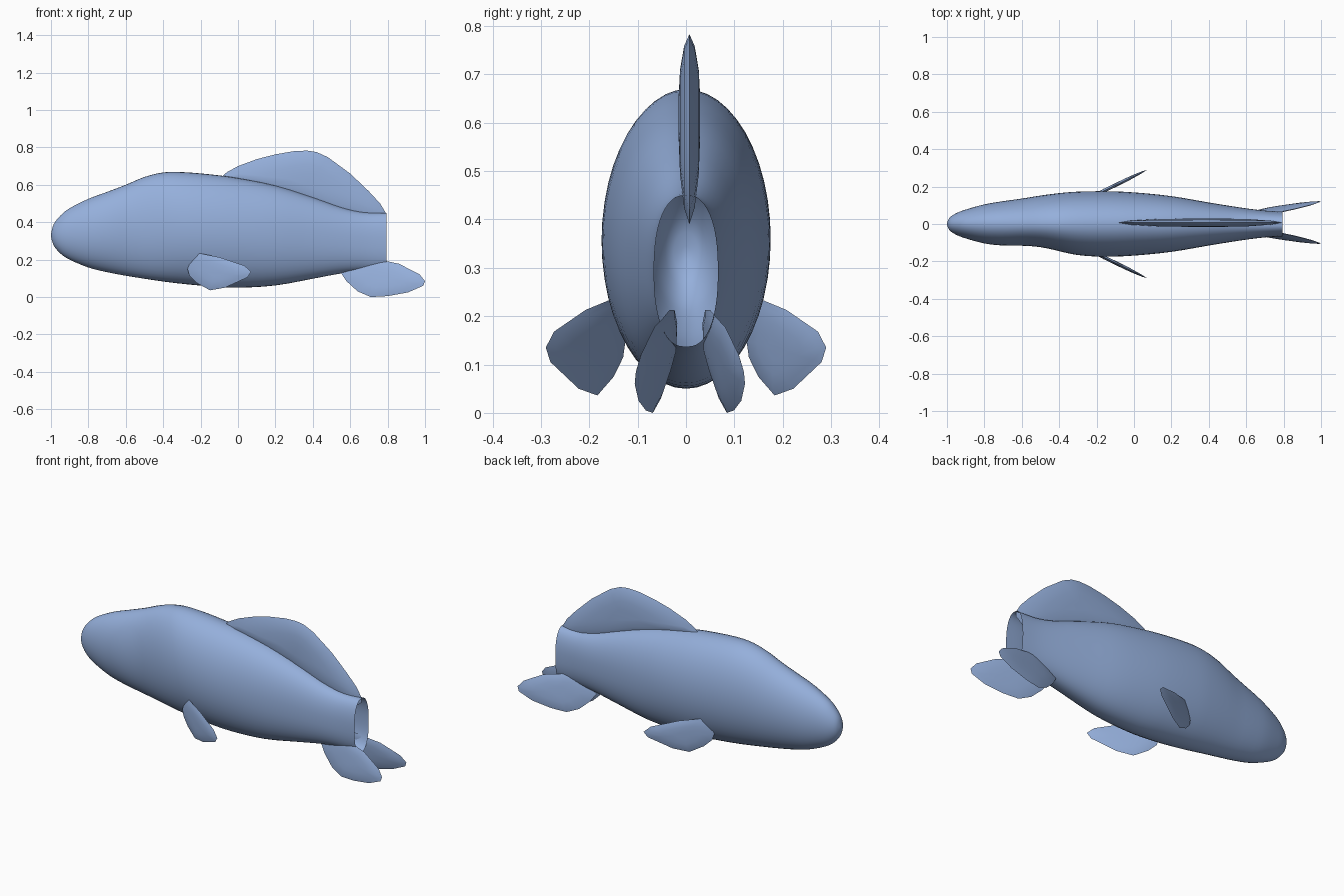
import bpy, bmesh, math
from mathutils import Vector

if "Cube" in bpy.data.objects:
    bpy.data.objects.remove(bpy.data.objects["Cube"])

blue = bpy.data.materials.new("soft blue")
blue.diffuse_color = (0.30, 0.43, 0.71, 1)
blue.use_nodes = True
blue.node_tree.nodes["Principled BSDF"].inputs["Base Color"].default_value = blue.diffuse_color


def make_object(name, bm, angle):
    bmesh.ops.recalc_face_normals(bm, faces=bm.faces)
    mesh = bpy.data.meshes.new(name)
    bm.to_mesh(mesh)
    bm.free()
    mesh.materials.append(blue)
    ob = bpy.data.objects.new(name, mesh)
    bpy.context.collection.objects.link(ob)
    bpy.ops.object.select_all(action='DESELECT')
    ob.select_set(True)
    bpy.context.view_layer.objects.active = ob
    bpy.ops.object.shade_smooth_by_angle(angle=math.radians(angle))
    return ob


def spline(points, steps):
    """Catmull-Rom curve through rows of numbers."""
    pts = [Vector(p) for p in points]
    out = []
    for i in range(len(pts) - 1):
        a, b, c, d = pts[max(i - 1, 0)], pts[i], pts[i + 1], pts[min(i + 2, len(pts) - 1)]
        for k in range(steps):
            t = k / steps
            out.append(0.5 * (2 * b + (c - a) * t + (2 * a - 5 * b + 4 * c - d) * t * t
                              + (3 * b - a - 3 * c + d) * t ** 3))
    return out + [pts[-1]]


# Body: oval sections along x, open at the tail (x, top, bottom, half width)
stations = [
    (-0.998, 0.345, 0.315, 0.010), (-0.985, 0.390, 0.275, 0.035),
    (-0.95, 0.435, 0.233, 0.058), (-0.90, 0.475, 0.200, 0.077),
    (-0.80, 0.525, 0.158, 0.105), (-0.70, 0.562, 0.133, 0.122),
    (-0.60, 0.600, 0.114, 0.136), (-0.50, 0.642, 0.098, 0.152),
    (-0.40, 0.666, 0.083, 0.165), (-0.30, 0.668, 0.071, 0.173),
    (-0.15, 0.656, 0.057, 0.175), (0.0, 0.636, 0.050, 0.169),
    (0.20, 0.596, 0.062, 0.149), (0.40, 0.533, 0.098, 0.115),
    (0.55, 0.480, 0.126, 0.091), (0.65, 0.456, 0.136, 0.077),
    (0.72, 0.450, 0.137, 0.070), (0.795, 0.450, 0.136, 0.066)]
N = 48
bm = bmesh.new()
rings = []
for x, top, bot, w in spline(stations, 3):
    mid, h = (top + bot) / 2, (top - bot) / 2
    e = 0.85 if x > 0.7 else 1.0 - 0.15 * max(0, x) / 0.7   # squarer at the tail
    dent = 0.028 * math.exp(-((x + 0.5) / 0.17) ** 2)       # hollow behind the head
    ring = []
    for i in range(N):
        a = 2 * math.pi * i / N
        c, s = math.cos(a), math.sin(a)
        y = w * math.copysign(abs(c) ** e, c)
        if y < 0:
            y *= 1 - dent / w
        ring.append(bm.verts.new((x, y, mid + h * math.copysign(abs(s) ** e, s))))
    rings.append(ring)
for r, q in zip(rings, rings[1:]):
    for i in range(N):
        j = (i + 1) % N
        bm.faces.new((r[i], r[j], q[j], q[i]))
tip = bm.verts.new((-1.0, 0, 0.33))
for i in range(N):
    bm.faces.new((tip, rings[0][(i + 1) % N], rings[0][i]))
make_object("body", bm, 60)


def fin(name, outline, thick, plane, side=1, centre=0.0):
    """Lens-shaped blade from an x-z outline; plane(x, z) gives y."""
    n = len(outline)
    cx, cz = sum(p[0] for p in outline) / n, sum(p[1] for p in outline) / n
    bm = bmesh.new()

    def vert(x, z, off):
        return bm.verts.new((x, centre + side * plane(x, z) + off, z))

    edge = [vert(x, z, 0) for x, z in outline]
    for sgn in (1, -1):
        prev = edge
        for scale, part in ((0.85, 0.5), (0.55, 0.88), (0.25, 1.0)):
            ring = [vert(cx + (x - cx) * scale, cz + (z - cz) * scale, sgn * thick * part)
                    for x, z in outline]
            for i in range(n):
                j = (i + 1) % n
                bm.faces.new((prev[i], prev[j], ring[j], ring[i]))
            prev = ring
        bm.faces.new(prev)
    make_object(name, bm, 35)


# Dorsal fin
dorsal = [(-0.09, 0.64), (-0.06, 0.667), (0.0, 0.70), (0.1, 0.737), (0.2, 0.763),
          (0.3, 0.78), (0.37, 0.783), (0.42, 0.775), (0.48, 0.748), (0.6, 0.66),
          (0.7, 0.565), (0.76, 0.50), (0.79, 0.45), (0.79, 0.42), (0.75, 0.39),
          (0.6, 0.42), (0.3, 0.53), (0.0, 0.61)]
fin("dorsal_fin", dorsal, 0.022, lambda x, z: 0.007)

# Side fins
side_fin = [(-0.27, 0.15), (-0.25, 0.20), (-0.21, 0.235), (-0.1, 0.213), (0.035, 0.168),
            (0.07, 0.135), (0.05, 0.105), (-0.07, 0.05), (-0.15, 0.036), (-0.22, 0.075),
            (-0.26, 0.115)]
# Tail fins, rooted inside the open tail
tail_fin = [(0.55, 0.13), (0.59, 0.185), (0.65, 0.213), (0.71, 0.213), (0.78, 0.195),
            (0.86, 0.178), (0.97, 0.122), (1.0, 0.085), (0.99, 0.06), (0.91, 0.025),
            (0.80, 0.005), (0.71, 0.0), (0.64, 0.03), (0.58, 0.085)]
for label, s in (("left", -1), ("right", 1)):
    fin(label + "_side_fin", side_fin, 0.011, lambda x, z: 0.125 + 0.485 * (x + 0.27), s)
    fin(label + "_tail_fin", tail_fin, 0.011,
        lambda x, z: 0.169 * x - 0.163 * z - 0.0435, s, 0.008)
